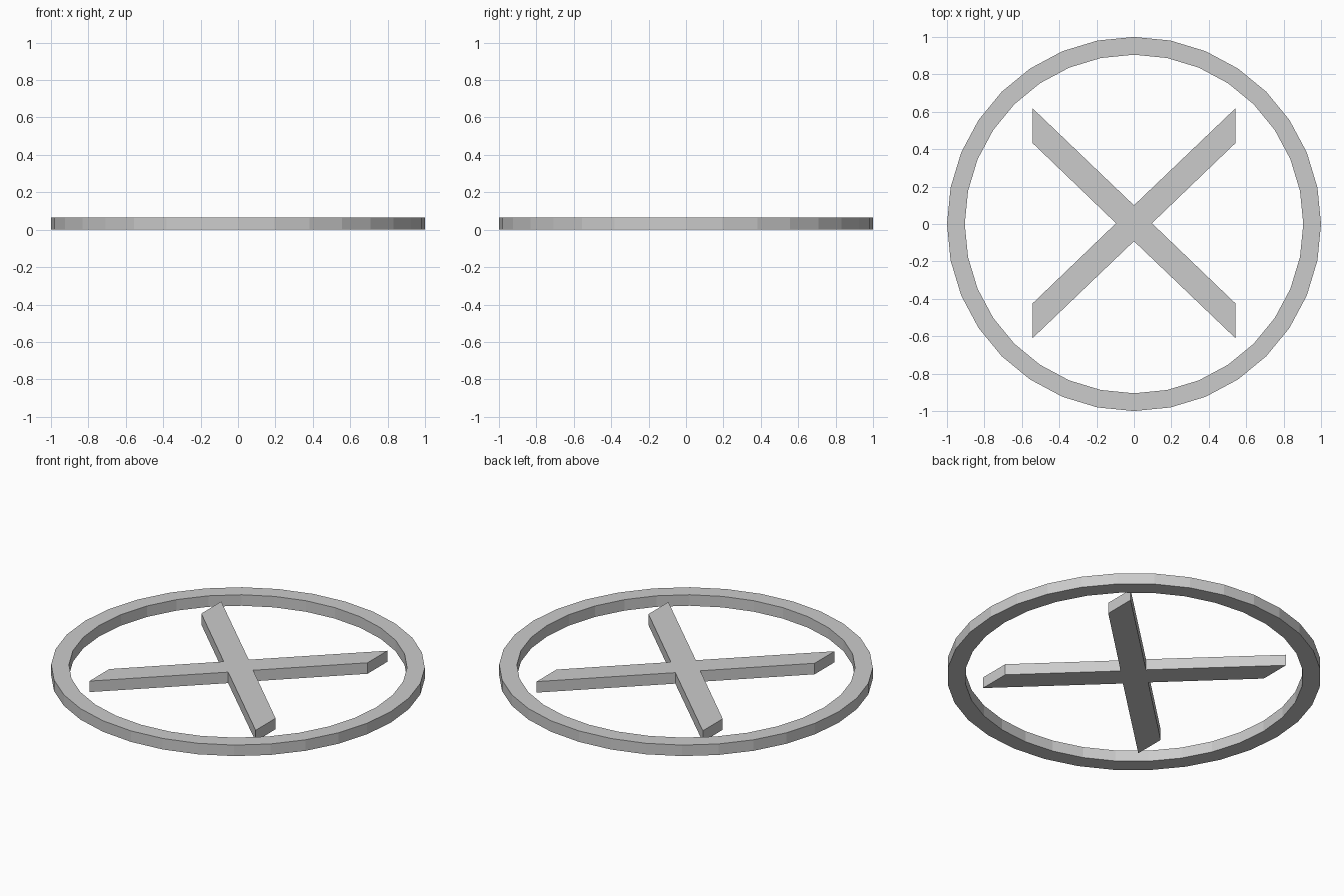
import bpy, bmesh
from math import sin, cos, pi

if "Cube" in bpy.data.objects:
    bpy.data.objects.remove(bpy.data.objects["Cube"])

HEIGHT = 0.065


def make_object(name, bm):
    bmesh.ops.recalc_face_normals(bm, faces=bm.faces)
    mesh = bpy.data.meshes.new(name)
    bm.to_mesh(mesh)
    bm.free()
    obj = bpy.data.objects.new(name, mesh)
    bpy.context.collection.objects.link(obj)
    return obj


# outer ring: square section swept around 32 flat sides
def ring(name, outer, inner, sides):
    bm = bmesh.new()
    section = [(outer, 0), (outer, HEIGHT), (inner, HEIGHT), (inner, 0)]
    loops = [[bm.verts.new((r * cos(2 * pi * i / sides), r * sin(2 * pi * i / sides), z))
              for r, z in section] for i in range(sides)]
    for i in range(sides):
        a, b = loops[i], loops[(i + 1) % sides]
        for j in range(4):
            k = (j + 1) % 4
            bm.faces.new((a[j], b[j], b[k], a[k]))
    return make_object(name, bm)


# diagonal cross: one outline with vertically cut arm ends, extruded
def cross(name, notch, end_x, end_low, end_high, offset_y):
    half = [(0, -notch), (end_x, -end_high), (end_x, -end_low),
            (notch, 0), (end_x, end_low), (end_x, end_high)]
    outline = half + [(-x, -y) for x, y in half]
    bm = bmesh.new()
    face = bm.faces.new([bm.verts.new((x, y + offset_y, 0)) for x, y in outline])
    top = bmesh.ops.extrude_face_region(bm, geom=[face], use_keep_orig=True)
    verts = [g for g in top["geom"] if isinstance(g, bmesh.types.BMVert)]
    bmesh.ops.translate(bm, verts=verts, vec=(0, 0, HEIGHT))
    return make_object(name, bm)


ring("outer_ring", 1.0, 0.905, 32)
cross("diagonal_cross", 0.096, 0.543, 0.429, 0.615, 0.004)
